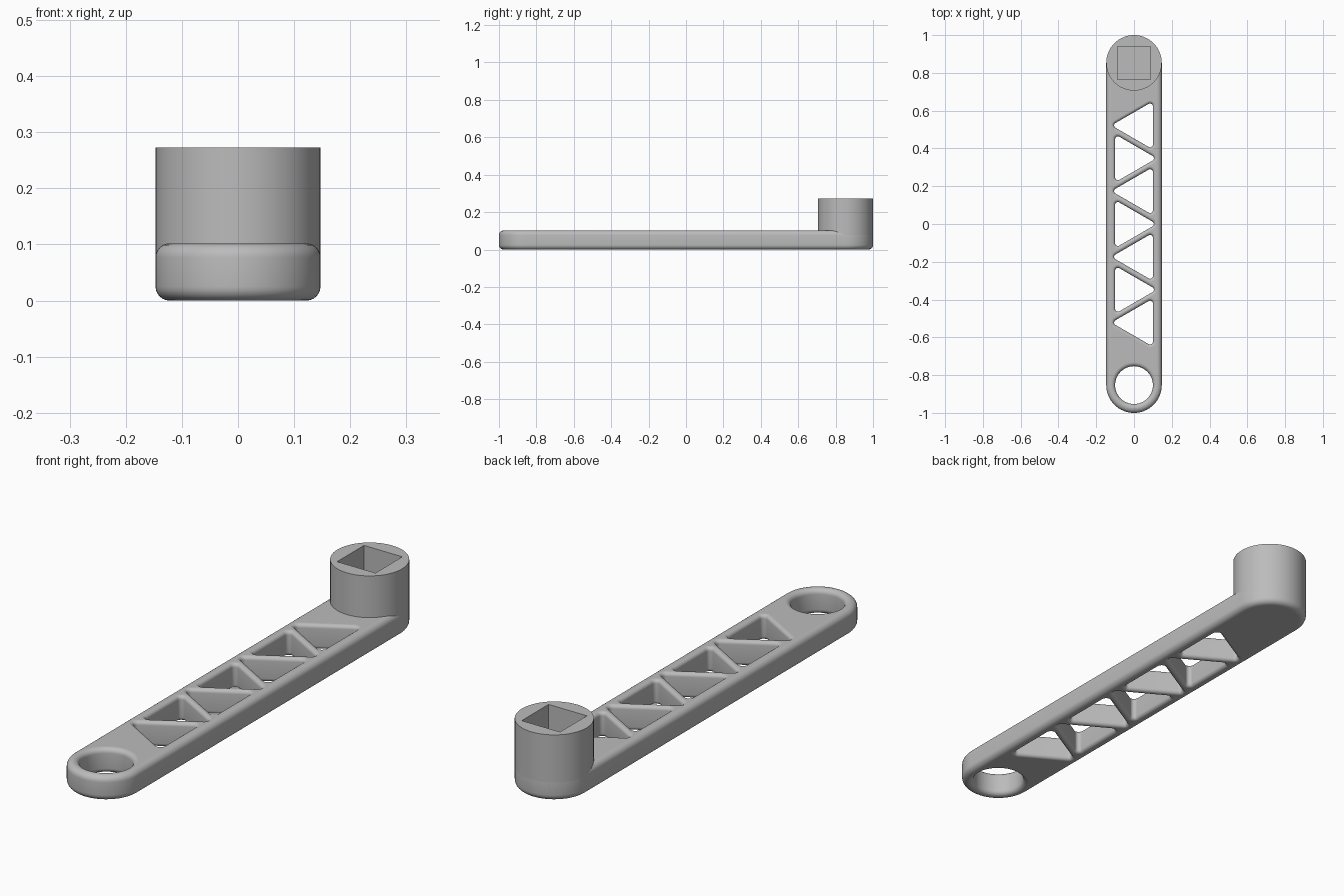
import bpy, bmesh, math
from mathutils import Vector

old = bpy.data.objects.get("Cube")
if old:
    bpy.data.objects.remove(old, do_unlink=True)

TAU = 2 * math.pi
END_Y, RADIUS = 0.853, 0.147      # arm end centres and end radius
ARM_TOP, HUB_TOP = 0.102, 0.273
FILLET_STEPS = 6

# One plain grey for everything
grey = bpy.data.materials.new("plain grey")
grey.use_nodes = True
colour = (0.5, 0.5, 0.5, 1)
grey.diffuse_color = colour
bsdf = next(n for n in grey.node_tree.nodes if n.type == 'BSDF_PRINCIPLED')
bsdf.inputs["Base Color"].default_value = colour
bsdf.inputs["Roughness"].default_value = 0.6


def rounded_outline(centres, radius, turn_steps=64):
    """Outline around equal circles at counter-clockwise centres."""
    pts = []
    n = len(centres)
    for i, c in enumerate(centres):
        start, sweep = 0.0, TAU
        if n > 1:
            d_in, d_out = c - centres[i - 1], centres[(i + 1) % n] - c
            start = math.atan2(d_in.y, d_in.x) - math.pi / 2
            sweep = (math.atan2(d_out.y, d_out.x) - math.pi / 2 - start) % TAU
        steps = round(turn_steps * sweep / TAU)
        for k in range(steps if n == 1 else steps + 1):
            a = start + sweep * k / steps
            pts.append(c + radius * Vector((math.cos(a), math.sin(a))))
    return pts


def add_ring(bm, pts, z):
    return [bm.verts.new((p.x, p.y, z)) for p in pts]


def bridge(bm, a, b):
    for i in range(len(a)):
        j = (i + 1) % len(a)
        bm.faces.new((a[i], a[j], b[j], b[i]))


def ring_edges(bm, ring):
    return [bm.edges.get((ring[i - 1], ring[i])) for i in range(len(ring))]


def fill_cap(bm, rings):
    edges = [e for r in rings for e in ring_edges(bm, r)]
    bmesh.ops.triangle_fill(bm, edges=edges, use_beauty=True, normal=(0, 0, 1))


def filleted_wall(bm, centres, radius, height, fillet, side):
    """Wall rounded at top and bottom; side is -1 outside, +1 for a hole."""
    levels = []
    for k in range(FILLET_STEPS + 1):
        a = math.pi / 2 * k / FILLET_STEPS
        levels.append((fillet * (1 - math.sin(a)), fillet * (1 - math.cos(a))))
    levels += [(inset, height - z) for inset, z in reversed(levels)]
    rings = [add_ring(bm, rounded_outline(centres, radius + side * inset), z)
             for inset, z in levels]
    for a, b in zip(rings, rings[1:]):
        bridge(bm, a, b)
    return rings[0], rings[-1]


def finish(bm, name):
    bmesh.ops.recalc_face_normals(bm, faces=bm.faces)
    for f in bm.faces:
        f.smooth = True
    # Keep flat caps and hard corners crisp
    for e in bm.edges:
        flat = [abs(f.normal.z) > 0.9999 for f in e.link_faces]
        e.smooth = (len(flat) == 2 and flat[0] == flat[1]
                    and e.calc_face_angle(0) < math.radians(35))
    mesh = bpy.data.meshes.new(name)
    bm.to_mesh(mesh)
    bm.free()
    mesh.materials.append(grey)
    obj = bpy.data.objects.new(name, mesh)
    bpy.context.scene.collection.objects.link(obj)
    return obj


# Arm: rounded bar with a pivot hole and a row of alternating triangles
bm = bmesh.new()
ends = [Vector((0, -END_Y)), Vector((0, END_Y))]
walls = [filleted_wall(bm, ends, RADIUS, ARM_TOP, 0.025, -1),
         filleted_wall(bm, ends[:1], 0.1, ARM_TOP, 0.02, 1)]
half_base = 0.101
for k in range(-3, 4):
    s = 1 if k % 2 == 0 else -1
    tri = [Vector((s * x, s * y + k * 0.174)) for x, y in
           ((0.09, 0), (-0.085, half_base), (-0.085, -half_base))]
    walls.append(filleted_wall(bm, tri, 0.015, ARM_TOP, 0.015, 1))
fill_cap(bm, [w[0] for w in walls])
fill_cap(bm, [w[1] for w in walls])
finish(bm, "crank_arm")

# Hub: upright cylinder with a square socket
bm = bmesh.new()
circle = rounded_outline(ends[1:], RADIUS)
half = 0.087
square = [Vector((x * half, END_Y + y * half))
          for x, y in ((1, 1), (-1, 1), (-1, -1), (1, -1))]
base, rim = add_ring(bm, circle, 0.025), add_ring(bm, circle, HUB_TOP)
floor, mouth = add_ring(bm, square, ARM_TOP + 0.003), add_ring(bm, square, HUB_TOP)
bridge(bm, base, rim)
bridge(bm, floor, mouth)
bm.faces.new(base)
bm.faces.new(floor)
fill_cap(bm, [rim, mouth])
finish(bm, "socket_hub")
